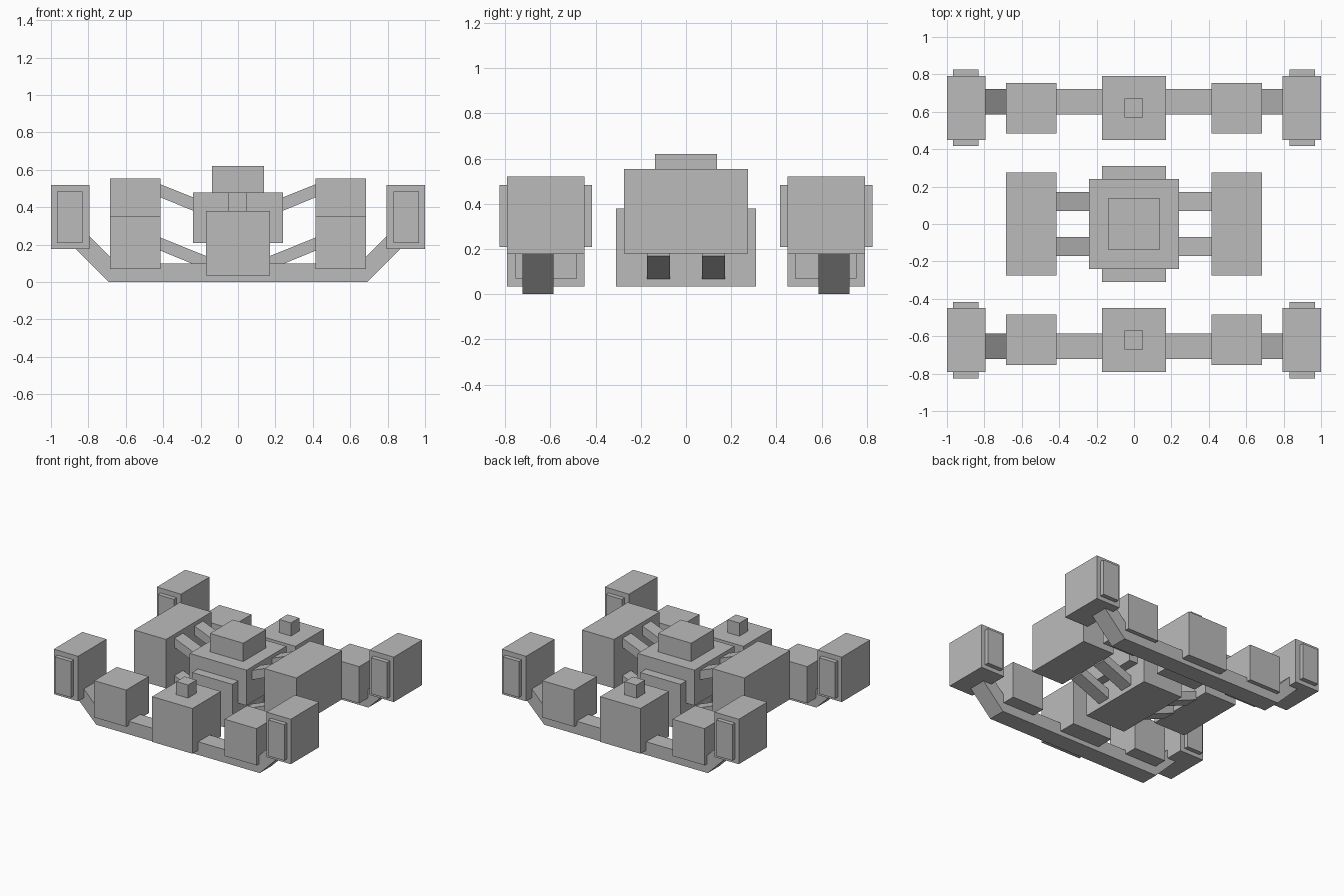
import bpy

if "Cube" in bpy.data.objects:
    bpy.data.objects.remove(bpy.data.objects["Cube"], do_unlink=True)

grey = bpy.data.materials.new("plain grey")
grey.use_nodes = True
colour = (0.5, 0.5, 0.5, 1)
grey.diffuse_color = colour
grey.node_tree.nodes["Principled BSDF"].inputs["Base Color"].default_value = colour


def extrude(name, outline, y0, y1):
    """Extrude an (x, z) outline, given anticlockwise from the front, along y."""
    n = len(outline)
    verts = [(x, y, z) for y in (y0, y1) for x, z in outline]
    faces = [list(range(n)), list(range(2 * n - 1, n - 1, -1))]
    faces += [(i, i + n, (i + 1) % n + n, (i + 1) % n) for i in range(n)]
    mesh = bpy.data.meshes.new(name)
    mesh.from_pydata(verts, [], faces)
    mesh.materials.append(grey)
    obj = bpy.data.objects.new(name, mesh)
    bpy.context.collection.objects.link(obj)
    return obj


def box(name, x, y, z):
    return extrude(name, [(x[0], z[0]), (x[1], z[0]), (x[1], z[1]), (x[0], z[1])], *y)


def span(side, a, b):
    """Mirror a range to one side, keeping it in ascending order."""
    return sorted((side * a, side * b))


SIDES = {"left": 1, "right": -1}

# Central body
box("core_block", (-0.24, 0.24), (-0.24, 0.24), (0.21, 0.48))
box("core_keel", (-0.17, 0.17), (-0.31, 0.31), (0.035, 0.38))
box("core_cap", (-0.14, 0.14), (-0.137, 0.137), (0.48, 0.62))

# Side pods and their sloping struts
for side_name, s in SIDES.items():
    box(f"{side_name}_pod", span(s, 0.415, 0.685), (-0.275, 0.275), (0.18, 0.553))
    for level, top, inner in (("upper", 0.525, 0.2), ("lower", 0.24, 0.165)):
        low = top - (0.415 - inner) * 0.41
        outline = [(s * inner, low - 0.072), (s * 0.42, top - 0.07),
                   (s * 0.42, top), (s * inner, low)]
        if s < 0:
            outline.reverse()
        for end, e in (("front", -1), ("back", 1)):
            extrude(f"{side_name}_{end}_{level}_strut", outline, *span(e, 0.07, 0.172))

# Front and back assemblies
half_beam = [(0.69, 0), (0.89, 0.2), (0.82, 0.27), (0.65, 0.1)]
beam = half_beam + [(-x, z) for x, z in reversed(half_beam)]
for end, e in (("front", -1), ("back", 1)):
    extrude(f"{end}_beam", beam, *span(e, 0.586, 0.723))
    box(f"{end}_centre_block", (-0.17, 0.17), span(e, 0.449, 0.792), (0.035, 0.38))
    box(f"{end}_centre_knob", (-0.052, 0.048), span(e, 0.57, 0.67), (0.38, 0.48))
    for side_name, s in SIDES.items():
        name = f"{end}_{side_name}"
        box(f"{name}_beam_block", span(s, 0.415, 0.685), span(e, 0.483, 0.755), (0.07, 0.35))
        box(f"{name}_end_block", span(s, 0.795, 1), span(e, 0.449, 0.792), (0.177, 0.52))
        box(f"{name}_end_plates", span(s, 0.832, 0.968), span(e, 0.416, 0.825), (0.208, 0.483))
